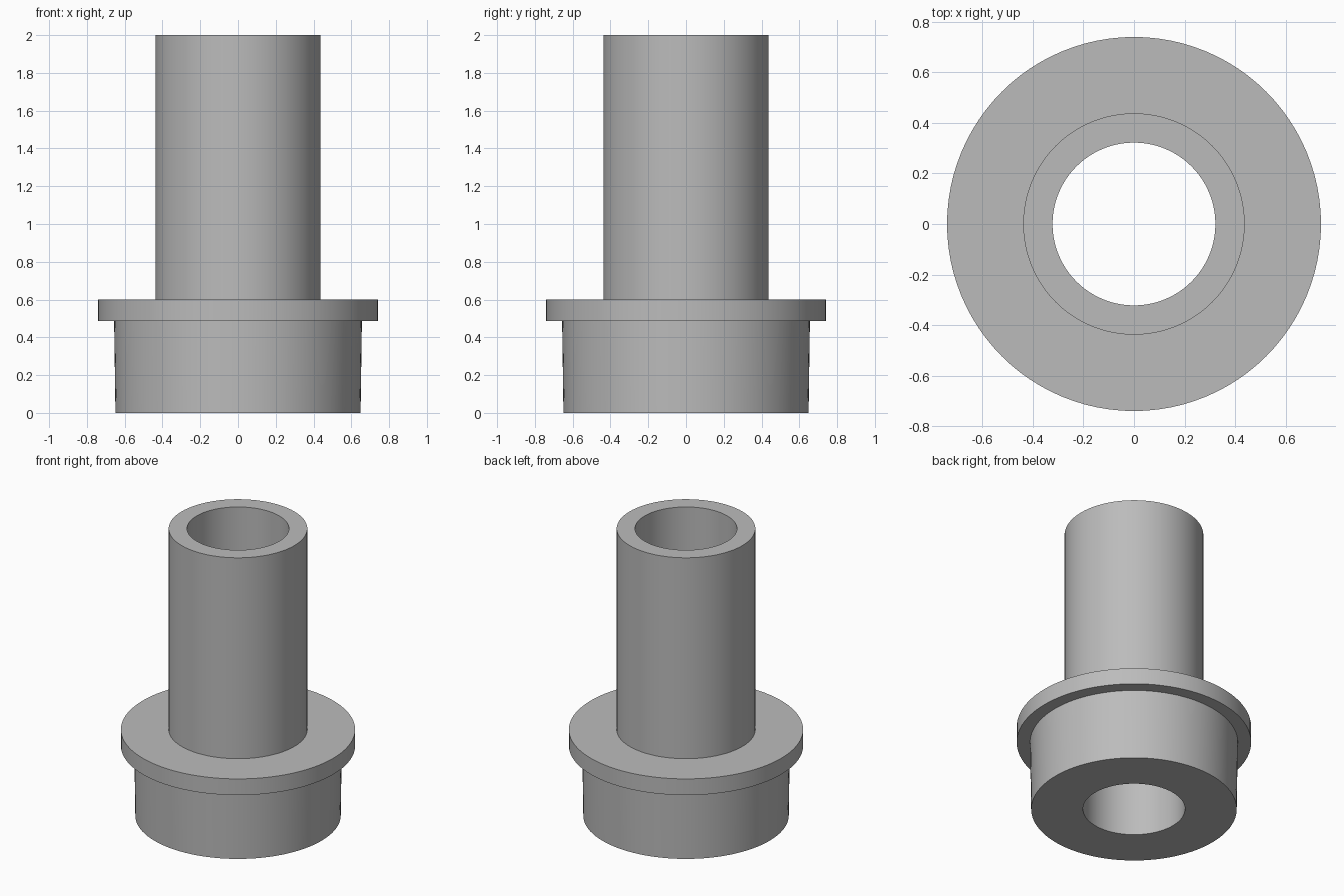
import bpy
import bmesh
import math

cube = bpy.data.objects.get("Cube")
if cube:
    bpy.data.objects.remove(cube, do_unlink=True)

SEGMENTS = 96
BORE = 0.322

# Plain grey material
grey = bpy.data.materials.new("plain_grey")
grey.use_nodes = True
colour = (0.5, 0.5, 0.5, 1)
grey.diffuse_color = colour
grey.node_tree.nodes["Principled BSDF"].inputs["Base Color"].default_value = colour


def lathe(name, profile):
    """Revolve a closed (radius, height) outline around the z axis."""
    bm = bmesh.new()
    rings = []
    for radius, height in profile:
        ring = []
        for i in range(SEGMENTS):
            a = math.tau * i / SEGMENTS
            ring.append(bm.verts.new((radius * math.cos(a), radius * math.sin(a), height)))
        rings.append(ring)
    for k, low in enumerate(rings):
        high = rings[(k + 1) % len(rings)]
        for i in range(SEGMENTS):
            j = (i + 1) % SEGMENTS
            bm.faces.new((low[i], low[j], high[j], high[i]))
    bmesh.ops.recalc_face_normals(bm, faces=bm.faces)
    mesh = bpy.data.meshes.new(name)
    bm.to_mesh(mesh)
    bm.free()
    mesh.materials.append(grey)
    obj = bpy.data.objects.new(name, mesh)
    bpy.context.collection.objects.link(obj)
    bpy.ops.object.select_all(action="DESELECT")
    obj.select_set(True)
    bpy.context.view_layer.objects.active = obj
    bpy.ops.object.shade_smooth_by_angle(angle=math.radians(30))
    return obj


# One continuous solid: tapered base, flange, tube and through bore
lathe("flanged_bushing", [
    (BORE, 0), (0.649, 0),          # underside
    (0.656, 0.487), (0.74, 0.487),  # tapered base to flange underside
    (0.74, 0.6), (0.438, 0.6),      # flange rim and top
    (0.438, 2), (BORE, 2),          # tube wall and top rim
])
